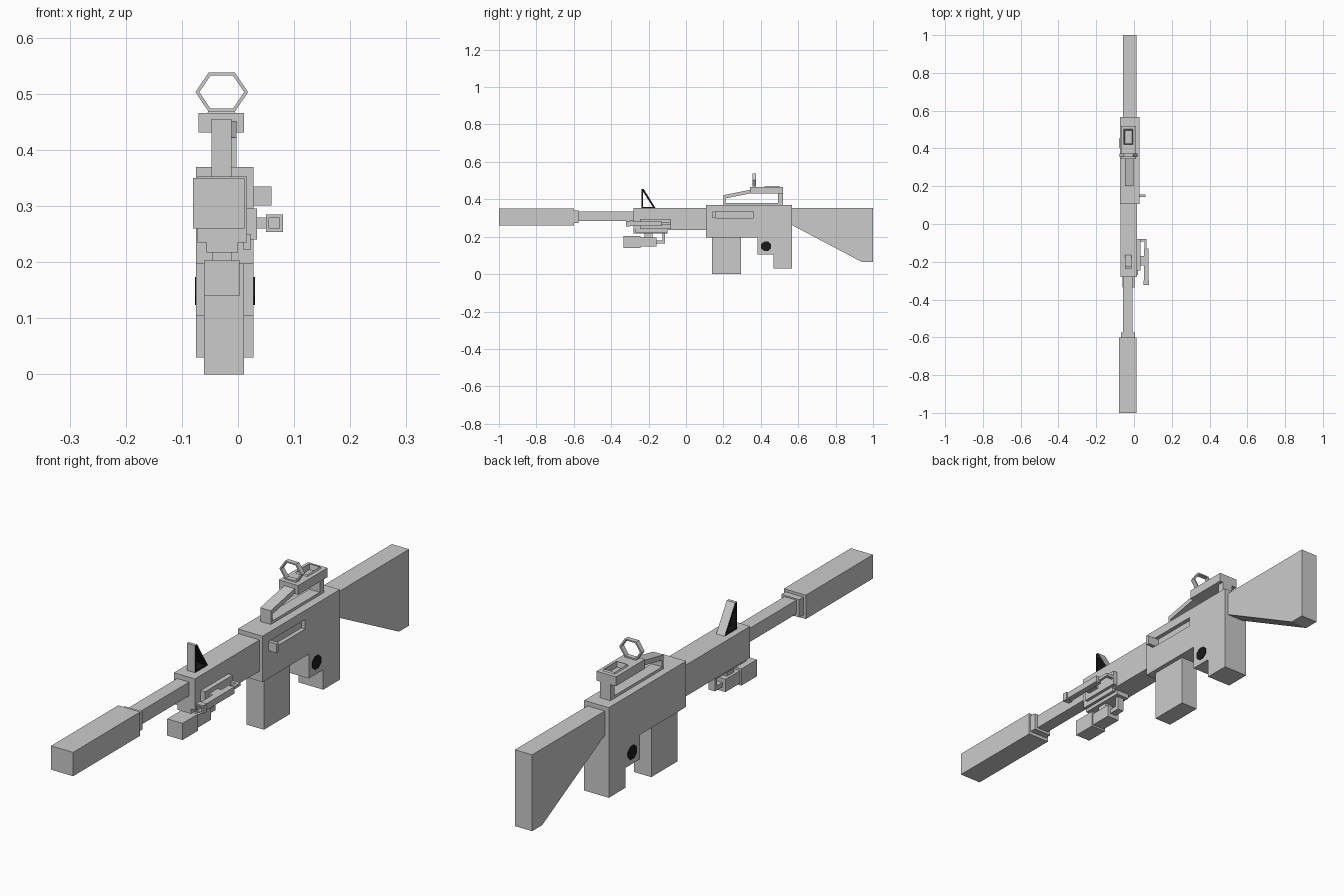
import bpy, bmesh, math
from mathutils import Vector

cube = bpy.data.objects.get("Cube")
if cube:
    bpy.data.objects.remove(cube, do_unlink=True)


def material(name, rgb):
    m = bpy.data.materials.new(name)
    m.use_nodes = True
    col = (*rgb, 1)
    m.diffuse_color = col
    m.node_tree.nodes["Principled BSDF"].inputs["Base Color"].default_value = col
    return m


GREY = material("metal grey", (0.6, 0.6, 0.6))
BLACK = material("black", (0.01, 0.01, 0.01))


def finish(name, bm, mats=(GREY,)):
    bmesh.ops.recalc_face_normals(bm, faces=bm.faces)
    me = bpy.data.meshes.new(name)
    bm.to_mesh(me)
    bm.free()
    for m in mats:
        me.materials.append(m)
    ob = bpy.data.objects.new(name, me)
    bpy.context.scene.collection.objects.link(ob)
    return ob


def box(name, x, y, z, mat=GREY):
    """Box from (min, max) ranges."""
    bm = bmesh.new()
    bmesh.ops.create_cube(bm, size=1)
    for v in bm.verts:
        v.co = [r[0] if c < 0 else r[1] for c, r in zip(v.co, (x, y, z))]
    return finish(name, bm, (mat,))


def side_profile(name, pts, x, mat=GREY):
    """Extrude a (y, z) outline across the x range."""
    bm = bmesh.new()
    f = bm.faces.new([bm.verts.new((x[0], y, z)) for y, z in pts])
    ext = bmesh.ops.extrude_face_region(bm, geom=[f])["geom"]
    moved = [g for g in ext if isinstance(g, bmesh.types.BMVert)]
    bmesh.ops.translate(bm, verts=moved, vec=(x[1] - x[0], 0, 0))
    return finish(name, bm, (mat,))


def loop_frame(name, outer, inner, axis, lo, hi, paint=None):
    """Closed frame between two matching outlines, thick along an axis."""
    bm = bmesh.new()

    def ring(pts, d):
        return [bm.verts.new((d, p, q) if axis == "x" else (p, d, q)) for p, q in pts]
    rings = [ring(outer, lo), ring(outer, hi), ring(inner, hi), ring(inner, lo)]
    n = len(outer)
    for k in range(4):
        a, b = rings[k], rings[(k + 1) % 4]
        for i in range(n):
            j = (i + 1) % n
            f = bm.faces.new((a[i], a[j], b[j], b[i]))
            f.material_index = 1 if paint and k in paint else 0
    return finish(name, bm, (GREY, BLACK))


# Barrel group
box("suppressor", (-.08, .012), (-1, -.6), (.26, .35))
box("suppressor_collar", (-.07, .005), (-.6, -.575), (.273, .34))
box("barrel", (-.058, -.008), (-.575, -.28), (.283, .335))
box("handguard", (-.072, .016), (-.28, .11), (.235, .353))

# Receiver with grip in one outline, and a charging slot cut into its left
receiver = side_profile("receiver", [
    (.106, .37), (.567, .37), (.567, .03), (.468, .03),
    (.468, .105), (.382, .105), (.382, .197), (.106, .197)], (-.075, .028))
cutter = box("slot_cutter", (.012, .05), (.15, .36), (.3, .336))
cutter.hide_render = True
cutter.hide_viewport = True
cutter.display_type = "WIRE"
cut = receiver.modifiers.new("slot", "BOOLEAN")
cut.operation = "DIFFERENCE"
cut.solver = "EXACT"
cut.object = cutter
box("charging_handle", (.01, .06), (.143, .157), (.301, .335))
box("magazine", (-.061, .011), (.139, .294), (0, .2))

# Rounded dark trigger plates on both sides
octagon = [(.428 + .029 * math.cos(a), .149 + .027 * math.sin(a))
           for a in (math.radians(22.5 + 45 * i) for i in range(8))]
for name, x in (("left_trigger_plate", .028), ("right_trigger_plate", -.075)):
    side_profile(name, octagon, (x - .002, x + .002), BLACK)

# Stock
side_profile("stock", [(.567, .353), (1, .353), (1, .065), (.94, .065), (.567, .262)],
             (-.058, .014))

# Front sight: open triangular frame, dark inside and on its sides
loop_frame("front_sight",
           [(-.238, .353), (-.238, .455), (-.226, .455), (-.163, .353)],
           [(-.23, .36), (-.23, .438), (-.228, .438), (-.178, .36)],
           "x", -.047, -.012, paint=(1, 2, 3))

# Carry handle: sloped open frame, rear block with recess, ring sight
loop_frame("carry_handle",
           [(.2, .37), (.2, .422), (.35, .452), (.518, .452), (.518, .37)],
           [(.21, .38), (.21, .405), (.35, .433), (.492, .433), (.492, .38)],
           "x", -.047, -.003)
block = box("rear_sight_block", (-.07, .011), (.343, .518), (.431, .466))
bm = bmesh.new()
bm.from_mesh(block.data)
bm.faces.ensure_lookup_table()
top = max(bm.faces, key=lambda f: f.calc_center_median().z)
bmesh.ops.inset_region(bm, faces=[top], thickness=.022)
for v in top.verts:
    v.co.y = max(v.co.y, .42)
bmesh.ops.inset_region(bm, faces=[top], thickness=.004, depth=.006)
bmesh.ops.inset_region(bm, faces=[top], thickness=.005)
bmesh.ops.translate(bm, verts=top.verts, vec=(0, 0, -.02))
bm.to_mesh(block.data)
bm.free()


def hexagon(rx, rz):
    return [(-.029 + rx * math.cos(math.radians(60 * i)),
             .503 + rz * math.sin(math.radians(60 * i))) for i in range(6)]


loop_frame("ring_sight", hexagon(.047, .04), hexagon(.04, .034), "y", .355, .373)

# Light on the left side: mount, stepped body, tail switch
box("side_mount", (.016, .034), (-.245, -.08), (.24, .296))
box("side_mount_lower", (.01, .022), (-.27, -.1), (.222, .25))
box("side_light_arm", (.034, .055), (-.22, -.17), (.26, .28))
box("side_light_body", (.052, .076), (-.3, -.13), (.257, .282))
loop_frame("side_light_rim",
           [(.05, .254), (.08, .254), (.08, .285), (.05, .285)],
           [(.055, .26), (.074, .26), (.074, .279), (.055, .279)], "y", -.322, -.3)
box("side_light_tail", (.056, .066), (-.13, -.08), (.264, .276))
box("side_light_bracket", (.03, .066), (-.092, -.08), (.264, .276))

# Light under the handguard
box("under_rail", (-.056, 0), (-.28, -.1), (.217, .235))
box("under_clamp", (-.045, -.012), (-.222, -.18), (.19, .22))
box("under_light_head", (-.061, .003), (-.335, -.243), (.14, .203))
box("under_light_body", (-.055, -.003), (-.243, -.157), (.147, .195))
box("under_light_tail", (-.042, -.015), (-.157, -.113), (.163, .18))
box("under_light_switch", (-.042, -.015), (-.125, -.113), (.163, .22))
